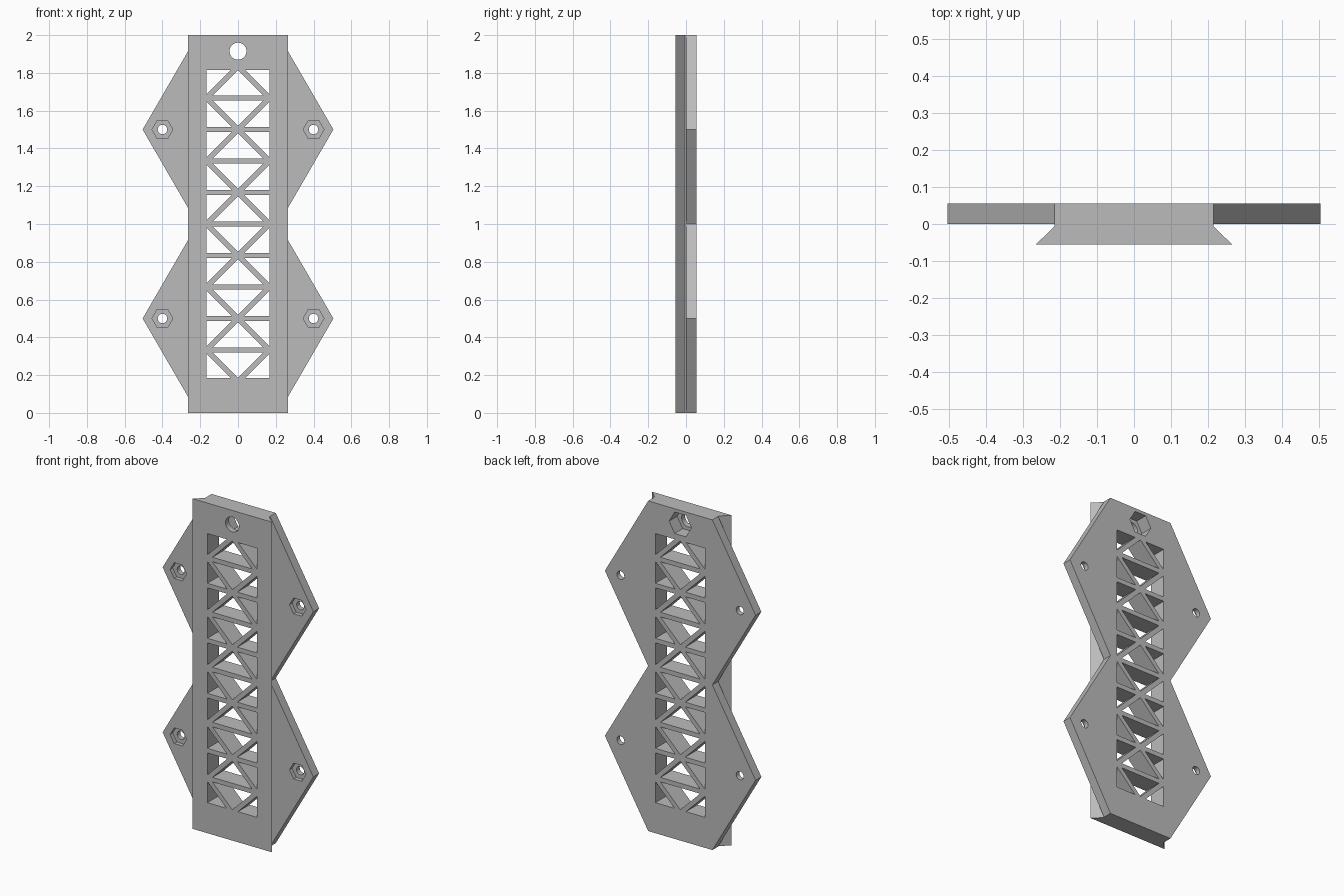
import bpy
import bmesh
from math import sin, cos, tau

cube = bpy.data.objects.get("Cube")
if cube:
    bpy.data.objects.remove(cube, do_unlink=True)

grey = bpy.data.materials.new("plain grey")
grey.use_nodes = True
COLOUR = (0.5, 0.5, 0.5, 1)
grey.diffuse_color = COLOUR
grey.node_tree.nodes["Principled BSDF"].inputs["Base Color"].default_value = COLOUR

DEPTH = 0.055          # thickness of plate and of rail
CELL = 1 / 6           # lattice pitch
BAR = 0.014            # half width of horizontal struts
DIAG = 0.02            # half width of diagonals, measured along an axis
WINDOW = 0.815         # half height of the lattice opening
HOLE_Z = 1.915


def prism(bm, outline, start, vector):
    """Extrude a closed outline, placed by start(a, b), along a vector."""
    verts = [bm.verts.new(start(a, b)) for a, b in outline]
    face = bm.faces.new(verts)
    new = bmesh.ops.extrude_face_region(bm, geom=[face])["geom"]
    moved = [v for v in new if isinstance(v, bmesh.types.BMVert)]
    bmesh.ops.translate(bm, verts=moved, vec=vector)


def prism_y(bm, outline, y0, y1):
    prism(bm, outline, lambda x, z: (x, y0, z), (0, y1 - y0, 0))


def ring(x, z, radius, sides):
    return [(x + radius * cos(tau * i / sides), z + radius * sin(tau * i / sides))
            for i in range(sides)]


def finish(bm, name):
    bmesh.ops.recalc_face_normals(bm, faces=bm.faces[:])
    mesh = bpy.data.meshes.new(name)
    bm.to_mesh(mesh)
    bm.free()
    mesh.materials.append(grey)
    obj = bpy.data.objects.new(name, mesh)
    bpy.context.collection.objects.link(obj)
    return obj


# Back plate: two stacked hexagons
bm = bmesh.new()
right = [(0.215, 0), (0.505, 0.5), (0.215, 1), (0.505, 1.5), (0.215, 2)]
prism_y(bm, right + [(-x, z) for x, z in reversed(right)], 0, DEPTH)
plate = finish(bm, "back_plate")

# Dovetail rail, flaring toward the front
bm = bmesh.new()
side = [(0.215, 0), (0.215, -0.006), (0.265, -DEPTH)]
prism(bm, side + [(-x, y) for x, y in reversed(side)],
      lambda x, y: (x, y, 0), (0, 0, 2))
rail = finish(bm, "dovetail_rail")

# Lattice windows and round bores, right through
bm = bmesh.new()
for centre in range(-5, 6, 2):              # heights where diagonals cross
    for s in (-1, 1):
        if abs(centre + s) > 5 or abs(centre + s) == 5:
            continue
        zc, zs = 1 + centre * CELL, 1 + (centre + s) * CELL
        half = CELL - DIAG - BAR
        inner = [(0, zc + s * DIAG), (half, zs - s * BAR), (-half, zs - s * BAR)]
        prism_y(bm, inner, -0.1, 0.1)
        gap = 1 + s * -WINDOW if abs(centre) == 5 else zc + s * BAR
        near = abs(gap - zc) + DIAG
        for m in (-1, 1):
            outer = [(m * near, gap), (m * CELL, gap), (m * CELL, zs - s * DIAG)]
            prism_y(bm, outer, -0.1, 0.1)
bolts = [(x, z) for x in (-0.4, 0.4) for z in (0.5, 1.5)]
for x, z in bolts:
    prism_y(bm, ring(x, z, 0.025, 32), -0.1, 0.1)
prism_y(bm, ring(0, HOLE_Z, 0.045, 48), -0.1, 0.1)
through_cutter = finish(bm, "through_cutter")

# Hexagonal nut pockets: small ones from the front, a large one from the back
bm = bmesh.new()
for x, z in bolts:
    prism_y(bm, ring(x, z, 0.055, 6), -0.1, 0.025)
prism_y(bm, ring(0, HOLE_Z, 0.075, 6), -0.022, 0.1)
pocket_cutter = finish(bm, "pocket_cutter")

for obj in (plate, rail):
    bpy.ops.object.select_all(action="DESELECT")
    bpy.context.view_layer.objects.active = obj
    obj.select_set(True)
    for cutter in (through_cutter, pocket_cutter):
        mod = obj.modifiers.new("cut", "BOOLEAN")
        mod.operation = "DIFFERENCE"
        mod.solver = "EXACT"
        mod.object = cutter
        bpy.ops.object.modifier_apply(modifier=mod.name)
    bpy.ops.object.shade_smooth_by_angle(angle=0.5)

for cutter in (through_cutter, pocket_cutter):
    bpy.data.objects.remove(cutter, do_unlink=True)
